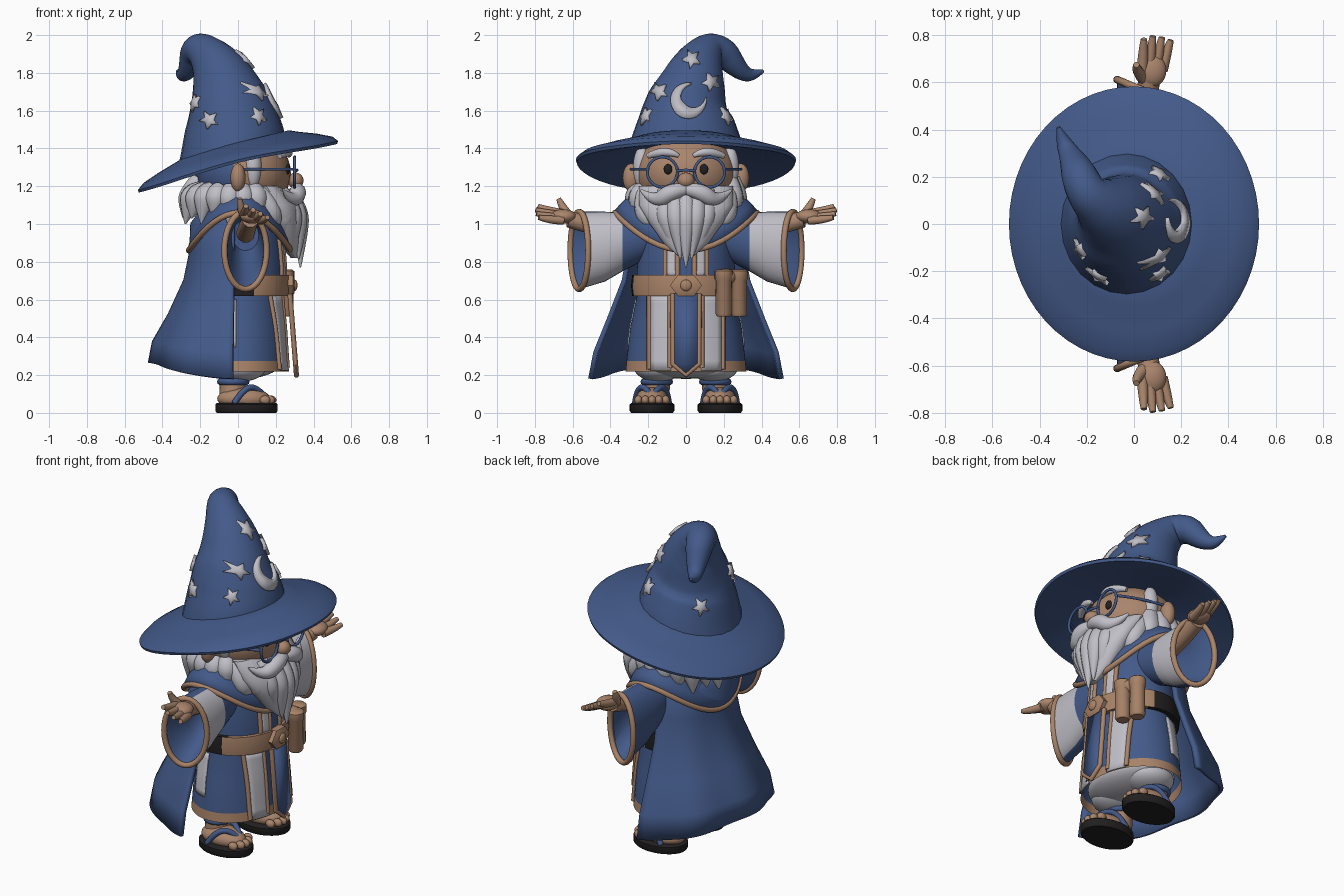
import bpy
import bmesh
from math import sin, cos, pi, radians
from mathutils import Vector, Matrix
from mathutils.bvhtree import BVHTree

if "Cube" in bpy.data.objects:
    bpy.data.objects.remove(bpy.data.objects["Cube"], do_unlink=True)


def material(name, r, g, b):
    m = bpy.data.materials.new(name)
    m.use_nodes = True
    m.diffuse_color = (r, g, b, 1)
    node = next(n for n in m.node_tree.nodes if n.type == 'BSDF_PRINCIPLED')
    node.inputs["Base Color"].default_value = (r, g, b, 1)
    node.inputs["Roughness"].default_value = 0.8
    return m


BLUE = material("robe blue", 0.056, 0.102, 0.252)
SKIN = material("skin", 0.40, 0.235, 0.15)
TAN = material("tan trim", 0.40, 0.23, 0.14)
WHITE = material("soft white", 0.53, 0.52, 0.57)
BLACK = material("black", 0.016, 0.014, 0.014)
SIDES = (("right", -1), ("left", 1))


def finish(name, me, mats, rule=None, thick=0):
    """Link a mesh, smooth it and colour its faces by a rule."""
    bm = bmesh.new()
    bm.from_mesh(me)
    bmesh.ops.recalc_face_normals(bm, faces=bm.faces)
    bm.to_mesh(me)
    bm.free()
    me.materials.clear()
    for m in mats if isinstance(mats, tuple) else (mats,):
        me.materials.append(m)
    for p in me.polygons:
        p.use_smooth = True
        p.material_index = int(rule(p)) if rule else 0
    me.set_sharp_from_angle(angle=radians(45))
    ob = bpy.data.objects.new(name, me)
    bpy.context.collection.objects.link(ob)
    if thick:
        mod = ob.modifiers.new("thickness", 'SOLIDIFY')
        mod.thickness, mod.offset = thick, 0
    return ob


def make(name, verts, faces, mats, **kw):
    me = bpy.data.meshes.new(name)
    me.from_pydata([tuple(v) for v in verts], [], faces)
    return finish(name, me, mats, **kw)


def loft(name, rings, mats, closed=True, caps=False, **kw):
    n = len(rings[0])
    faces = [(i * n + j, i * n + (j + 1) % n, (i + 1) * n + (j + 1) % n, (i + 1) * n + j)
             for i in range(len(rings) - 1) for j in range(n if closed else n - 1)]
    if caps:
        faces += [tuple(range(n)), tuple(range((len(rings) - 1) * n, len(rings) * n))]
    return make(name, [p for r in rings for p in r], faces, mats, **kw)


def ellipse(cx, cy, z, rx, ry, n=40):
    return [(cx + rx * cos(2 * pi * i / n), cy + ry * sin(2 * pi * i / n), z) for i in range(n)]


def ball(name, loc, size, mat, rule=None):
    bm = bmesh.new()
    bmesh.ops.create_uvsphere(bm, u_segments=28, v_segments=18, radius=1,
                              matrix=Matrix.Translation(loc) @ Matrix.Diagonal((*size, 1)))
    me = bpy.data.meshes.new(name)
    bm.to_mesh(me)
    bm.free()
    return finish(name, me, mat, rule)


def tube(name, pts, mat, radius=None, kind='NURBS', cyclic=False, sides=3):
    """Sweep a round section along points (x, y, z, radius)."""
    cu = bpy.data.curves.new(name, 'CURVE')
    cu.dimensions, cu.bevel_depth, cu.bevel_resolution = '3D', 1, sides
    cu.use_fill_caps, cu.resolution_u = True, 6
    sp = cu.splines.new(kind)
    sp.points.add(len(pts) - 1)
    for p, q in zip(sp.points, pts):
        p.co = (q[0], q[1], q[2], 1)
        p.radius = radius or q[3]
    sp.use_cyclic_u = cyclic
    sp.use_endpoint_u = not cyclic
    sp.order_u = min(3, len(pts))
    tmp = bpy.data.objects.new(name, cu)
    bpy.context.collection.objects.link(tmp)
    bpy.context.view_layer.update()
    me = bpy.data.meshes.new_from_object(tmp.evaluated_get(bpy.context.evaluated_depsgraph_get()))
    bpy.data.objects.remove(tmp, do_unlink=True)
    return finish(name, me, mat)


def surface(ob):
    return BVHTree.FromPolygons([v.co for v in ob.data.vertices],
                                [tuple(p.vertices) for p in ob.data.polygons])


def project(tree, u, z, angle=0, lift=0.0):
    """Drop a point, u sideways and z up, onto a surface seen from an angle."""
    d = Vector((cos(angle), sin(angle), 0))
    hit, normal, _, _ = tree.ray_cast(d * 2 + Vector((-d.y * u, d.x * u, z)), -d)
    return hit + d * lift if hit else d * 0.25 + Vector((-d.y * u, d.x * u, z))


# Hat brim: a tilted, drooping disc
brim_profile = [(.2, .10), (.27, .10), (.32, .08), (.42, .045), (.5, .01), (.53, -.02),
                (.525, -.035), (.45, -.015), (.3, .03), (.2, .05)]
loft("hat_brim", [[(x, y * 1.1, z + 1.33 + .245 * x + .03 * (y / .53) ** 4)
                   for x, y, z in ellipse(0, 0, h, r, r, 56)] for r, h in brim_profile], BLUE)

# Hat crown: a cone that bends into a drooping tip
crown = tube("hat_crown", [
    (-.03, 0, 1.40, .28), (-.03, 0, 1.52, .255), (-.04, 0, 1.62, .225), (-.065, .03, 1.72, .185),
    (-.1, .055, 1.81, .15), (-.145, .085, 1.88, .115), (-.2, .13, 1.93, .085), (-.23, .2, 1.91, .078),
    (-.25, .25, 1.85, .063), (-.275, .3, 1.80, .045), (-.3, .35, 1.785, .032), (-.32, .41, 1.81, .008)],
    BLUE, sides=10)
for v in crown.data.vertices:
    low = min(1, max(0, (1.65 - v.co.z) / .2))
    v.co.z += .23 * (v.co.x + .03) * low
    v.co.y *= 1 + .08 * low
hat = surface(crown)

# Hat badges: stars given by sideways offset, height and facing angle
star_spots = [(.03, 1.87, 0), (.13, 1.75, 0), (-.14, 1.70, 0), (-.03, 1.57, -56), (.03, 1.57, 56),
              (-.15, 1.55, -90), (0, 1.64, 205), (.02, 1.52, 138)]
for u, z, a in star_spots:
    outline = [((.05 if i % 2 else .023) * sin(pi * i / 5 + .2),
                (.05 if i % 2 else .023) * cos(pi * i / 5 + .2)) for i in range(10)]
    pts = [project(hat, u + p, z + q, radians(a), .003) for p, q in [(0, 0)] + outline]
    make("hat_star", pts, [(0, i + 1, (i + 1) % 10 + 1) for i in range(10)], WHITE, thick=.028)
arc = [radians(80 + 290 * i / 24) for i in range(25)]
moon = []
for k, a in enumerate(arc):
    w = .065 * sin(pi * k / 24) + .002
    moon.append([project(hat, .012 + r * cos(a), 1.65 + r * sin(a), 0, .004) for r in (.092, .092 - w)])
loft("hat_moon", moon, WHITE, closed=False, thick=.028)

# Head, with hair colour behind the ears
ball("head", (.03, 0, 1.27), (.25, .27, .22), (SKIN, WHITE, BLUE),
     lambda p: 0 if p.center.x > -.03 else (1 if p.center.y > 0 else 2))
ball("nose", (.305, 0, 1.23), (.042, .045, .042), SKIN)
for side, s in SIDES:
    ball(side + "_ear", (0, s * .29, 1.245), (.04, .045, .075), SKIN)
    ball(side + "_eye", (.264, s * .095, 1.29), (.012, .023, .027), BLACK)
    ball(side + "_sideburn", (.08, s * .235, 1.30), (.045, .045, .11), WHITE)
    tube(side + "_eyebrow", [(.27, s * .04, 1.36, .01), (.28, s * .1, 1.40, .033),
                             (.22, s * .2, 1.36, .015)], WHITE)
    tube(side + "_lens_rim", [(.3, s * .125 + .08 * cos(pi * i / 12), 1.275 + .08 * sin(pi * i / 12))
                              for i in range(24)], BLUE, .008, 'POLY', True)
    tube(side + "_temple_arm", [(.3, s * .2, 1.29), (.2, s * .26, 1.29), (.03, s * .29, 1.29)], BLUE, .008)
    tube(side + "_moustache", [(.31, 0, 1.18, .03), (.325, s * .07, 1.18, .05),
                               (.29, s * .16, 1.11, .04), (.24, s * .24, 1.18, .006)], WHITE)
tube("glasses_bridge", [(.3, -.05, 1.28), (.325, 0, 1.29), (.3, .05, 1.28)], BLUE, .008)

# Beard: a tapering core with overlapping locks
core = [(1.2, .15, .08, .25), (1.1, .22, .11, .25), (1.0, .25, .09, .19), (.9, .27, .06, .12), (.82, .3, .02, .03)]
loft("beard_core", [ellipse(cx, 0, z, rx, ry, 24) for z, cx, rx, ry in core], WHITE, caps=True)
for i in range(-4, 5):
    back = .009 * i * i
    tube("beard_lock", [(.26 - back, .055 * i, 1.17, .045), (.325 - back, .058 * i, 1.08, .055),
                        (.33 - back, .045 * i, .95 + .012 * abs(i), .045),
                        (.33 - back, .03 * i, .77 + .045 * abs(i), .004)], WHITE)

# Hair locks round the back of the head, lower on the right
for i in range(15):
    a = radians(68 + 16 * i)
    c, s = cos(a), sin(a)
    top = 1.18 if s < -.2 else 1.24
    tube("hair_lock", [(.2 * c, .24 * s, top, .05), (.25 * c, .26 * s, 1.16, .065),
                       (.27 * c, .27 * s, 1.1, .055), (.29 * c, .28 * s, 1.0 + .03 * (i % 2), .004)], WHITE)

# Robe with a tan hem
robe_profile = [(.22, .25, .32), (.275, .245, .315), (.45, .235, .295), (.62, .22, .26), (.75, .23, .26),
                (.88, .22, .25), (1.0, .2, .24), (1.12, .15, .17)]
robe = loft("robe", [ellipse(.02, 0, z, rx, ry, 64) for z, rx, ry in robe_profile], (BLUE, TAN),
            rule=lambda p: p.center.z < .27)
cloth = surface(robe)


def cloth_strip(name, u0, u1, z0, z1, angle=0):
    rows = [[project(cloth, u0 + (u1 - u0) * j / 4, z0 + (z1 - z0) * i / 8, angle, .004) for j in range(5)]
            for i in range(9)]
    loft(name, rows, WHITE, closed=False, thick=.008)


for side, s in SIDES:
    cloth_strip(side + "_skirt_panel", s * .08, s * .19, .225, .63)
    cloth_strip(side + "_chest_panel", s * .05, s * .1, .72, .92)
    cloth_strip(side + "_side_panel", s * .1, s * .01, .35, .6, s * pi / 2)
    for y, z0, z1 in ((.195, .23, .63), (.085, .24, .63), (.11, .72, .92), (.045, .72, .92)):
        tube(side + "_robe_trim", [project(cloth, s * y, z0 + (z1 - z0) * i / 6, 0, .003)
                                   for i in range(7)], TAN, .013)

# Pointed centre panel
edge = [(.275 + (.63 - z) * .08, y, z) for y, z in ((-.07, .63), (-.07, .26), (0, .2), (.07, .26), (.07, .63))]
make("centre_panel", edge, [(0, 1, 2, 3, 4)], BLUE, thick=.02)
tube("centre_panel_trim", edge, TAN, .014, 'POLY')

# Belt, buckle and bottles
loft("belt", [ellipse(.02, 0, z, .25 + e, .285 + e, 48) for z, e in
              ((.62, -.03), (.62, 0), (.67, .006), (.73, 0), (.73, -.03))], (BLACK, TAN),
     rule=lambda p: p.center.x > .1)
loft("buckle", [[(x, r * cos(pi * i / 3), .675 + .75 * r * sin(pi * i / 3)) for i in range(6)]
                for x, r in ((.26, .085), (.29, .085), (.3, .06))], TAN, caps=True)
ball("buckle_stud", (.3, 0, .675), (.015, .03, .03), TAN)
for x, y in ((.25, .2), (.21, .28)):
    loft("belt_bottle", [ellipse(x, y, z, r, r, 20) for z, r in
                         ((.51, .035), (.525, .044), (.70, .042), (.71, .048), (.75, .048), (.76, .035))],
         TAN, caps=True)
ball("belt_pouch", (.22, .21, .72), (.06, .06, .045), TAN)

# Long cape behind the body
cape_profile = [(1.08, .17, .2), (1.0, .23, .27), (.85, .235, .30), (.7, .265, .325), (.5, .345, .40),
                (.32, .425, .47), (.18, .445, .495)]
cape = []
for z, rx, ry in cape_profile:
    row = []
    for i in range(41):
        a = radians(92 + 176 * i / 40)
        wave = 1 + .025 * (1.1 - z) * cos(8 * a)
        lift = .08 * cos(a) ** 2 * max(0, (.6 - z) / .4)
        row.append((-.01 + rx * wave * cos(a), ry * wave * sin(a), z + lift))
    cape.append(row)
loft("cape", cape, BLUE, closed=False, thick=.025)

# Shoulder mantle with trimmed rim
rim = [(.01 + .27 * cos(a), .375 * sin(a), .86 + .2 * sin(a) ** 2) for a in [2 * pi * i / 48 for i in range(48)]]
neck = ellipse(.02, 0, 1.16, .14, .16, 48)
mantle = []
for i in range(7):
    t = i / 6
    mantle.append([Vector(n).lerp(Vector(r), t) + Vector((0, 0, .05 * sin(pi * t))) for n, r in zip(neck, rim)])
loft("mantle", mantle, BLUE, closed=True, thick=.02)
tube("mantle_trim", rim, TAN, .016, 'POLY', True)

# Sleeves with white fronts and blue linings, arms and hands
sleeve_shape = [(.18, .95, .10, .12), (.335, .905, .11, .155), (.43, .88, .115, .185), (.565, .86, .112, .205),
                (.55, .86, .095, .19), (.42, .89, .09, .15), (.25, .94, .07, .08)]
for side, s in SIDES:
    rings = [[(.04 + rx * cos(a), s * (y - .42 * rx * cos(a) * (y > .5)), z + rz * sin(a))
              for a in [2 * pi * i / 32 for i in range(32)]] for y, z, rx, rz in sleeve_shape]
    loft(side + "_sleeve", rings, (BLUE, WHITE), caps=True,
         rule=lambda p: 32 <= p.index < 96 and p.normal.x > .25)
    tube(side + "_sleeve_trim", rings[3], TAN, .016, 'POLY', True)
    tube(side + "_forearm", [(.04, s * .3, .95, .05), (.05, s * .5, .99, .05), (.065, s * .62, 1.025, .045)], SKIN)
    ball(side + "_palm", (.075, s * .65, 1.04), (.062, .07, .038), SKIN)
    for i in range(4):
        tip = .8 - .012 * abs(i - 1.3)
        tube(side + "_finger", [(.035 + .028 * i, s * .65, 1.055 - .012 * i, .024),
                                (.04 + .033 * i, s * .73, 1.07 - .016 * i, .023),
                                (.042 + .038 * i, s * tip, 1.095 - .02 * i, .013)], SKIN)
    tube(side + "_thumb", [(.05, s * .61, 1.03, .028), (.01, s * .645, 1.07, .027), (.01, s * .675, 1.135, .013)], SKIN)

# Bloomers, legs and sandals
ball("underskirt", (.02, 0, .27), (.21, .28, .09), WHITE)
for side, s in SIDES:
    y = s * .18
    ball(side + "_bloomer", (.01, s * .145, .24), (.14, .13, .075), WHITE)
    tube(side + "_ankle", [(-.03, s * .16, .07, .07), (-.02, s * .15, .24, .075)], SKIN)
    tube(side + "_cuff", ellipse(-.025, s * .155, .165, .068, .068, 20), BLUE, .018, 'POLY', True)
    loft(side + "_sole", [ellipse(.045, y, z, .165 + e, .118 + e) for z, e in
                          ((0, -.008), (.01, 0), (.045, 0), (.052, -.008))], BLACK, caps=True)
    ball(side + "_foot", (.03, y, .075), (.14, .085, .06), SKIN)
    for i in range(5):
        ball(side + "_toe", (.175 - .008 * (i - 2) ** 2, y + .036 * (i - 2), .068), (.028, .021, .024), SKIN)
    for e in (-1, 1):
        tube(side + "_strap", [(.15, y, .075), (.1, y + e * .03, .14), (.03, y + e * .08, .13),
                               (-.02, y + e * .09, .05)], BLUE, .016)
